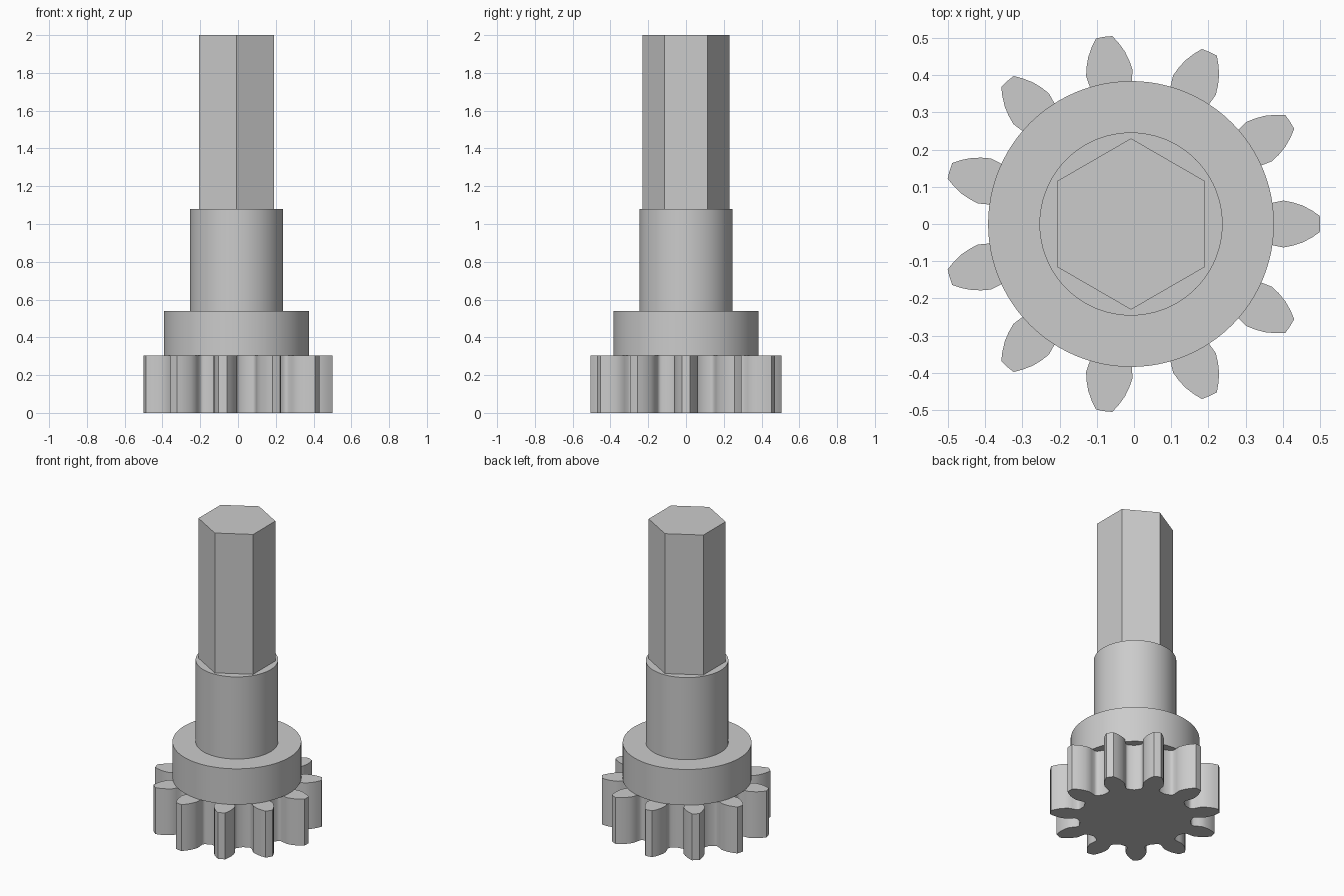
import bpy
import bmesh
import math

if "Cube" in bpy.data.objects:
    bpy.data.objects.remove(bpy.data.objects["Cube"], do_unlink=True)

AXIS_X = -0.008
TEETH = 11

# Single bare metal colour
steel = bpy.data.materials.new("steel_grey")
steel.use_nodes = True
GREY = (0.6, 0.6, 0.6, 1)
steel.diffuse_color = GREY
steel.node_tree.nodes["Principled BSDF"].inputs["Base Color"].default_value = GREY


def extrude_outline(name, outline, bottom, top):
    """Prism with the given outline, standing on the pinion axis."""
    bm = bmesh.new()
    base = bm.faces.new([bm.verts.new((x, y, bottom)) for x, y in outline])
    raised = bmesh.ops.extrude_face_region(bm, geom=[base], use_keep_orig=True)
    moved = [v for v in raised["geom"] if isinstance(v, bmesh.types.BMVert)]
    bmesh.ops.translate(bm, verts=moved, vec=(0, 0, top - bottom))
    bmesh.ops.recalc_face_normals(bm, faces=bm.faces)
    mesh = bpy.data.meshes.new(name)
    bm.to_mesh(mesh)
    bm.free()
    mesh.materials.append(steel)
    part = bpy.data.objects.new(name, mesh)
    part.location.x = AXIS_X
    bpy.context.collection.objects.link(part)
    bpy.ops.object.select_all(action="DESELECT")
    part.select_set(True)
    bpy.context.view_layer.objects.active = part
    bpy.ops.object.shade_smooth_by_angle(angle=math.radians(35))
    return part


def polygon(radius, sides, start=0.0):
    angles = [start + math.tau * i / sides for i in range(sides)]
    return [(radius * math.cos(a), radius * math.sin(a)) for a in angles]


def gear_outline():
    # Half tooth from root to tip: (distance along tooth, half width)
    flank = [(0.335, 0.067), (0.34, 0.058), (0.349, 0.053), (0.36, 0.052),
             (0.385, 0.058), (0.41, 0.063), (0.435, 0.058), (0.46, 0.05),
             (0.485, 0.037), (0.507, 0.022)]
    tooth = [(r, -w) for r, w in flank] + [(0.508, 0)]
    tooth += [(r, w) for r, w in reversed(flank)]
    # Middle of the gap that follows the tooth
    half_pitch = math.pi / TEETH
    tooth.append((0.332 * math.cos(half_pitch), 0.332 * math.sin(half_pitch)))
    points = []
    for i in range(TEETH):
        c, s = math.cos(2 * half_pitch * i), math.sin(2 * half_pitch * i)
        points += [(c * x - s * y, s * x + c * y) for x, y in tooth]
    return points


# Parts stacked from the bottom up
extrude_outline("pinion_gear", gear_outline(), 0, 0.305)
extrude_outline("collar", polygon(0.384, 96), 0.305, 0.54)
extrude_outline("round_shaft", polygon(0.246, 96), 0.54, 1.08)
extrude_outline("hex_shaft", polygon(0.23, 6, math.pi / 2), 1.08, 2)
